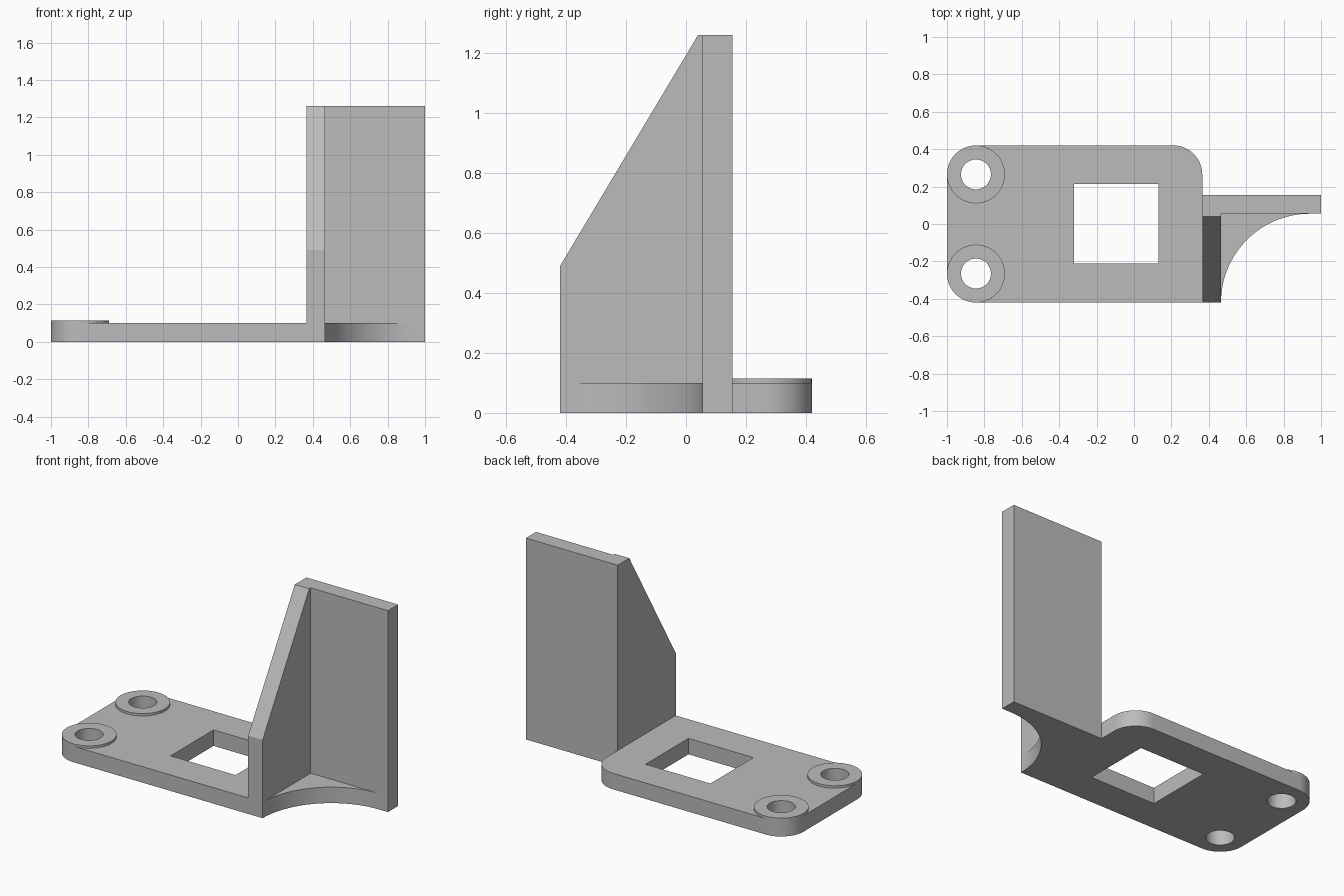
import bpy, bmesh
from math import sin, cos, pi, radians
from mathutils import Matrix

cube = bpy.data.objects.get("Cube")
if cube:
    bpy.data.objects.remove(cube, do_unlink=True)

grey = bpy.data.materials.new("plain grey")
grey.use_nodes = True
colour = (0.5, 0.5, 0.5, 1)
grey.diffuse_color = colour
grey.node_tree.nodes["Principled BSDF"].inputs["Base Color"].default_value = colour

THICK = 0.1      # plate thickness
HALF = 0.42      # half depth of the base
R = 0.155        # corner and boss radius
HOLE = 0.08
HEIGHT = 1.26
RIB0, RIB1 = 0.365, 0.465
WALL0, WALL1 = 0.055, 0.155


def arc(cx, cy, r, start, end, steps=16):
    angles = [radians(start + (end - start) * i / steps) for i in range(steps + 1)]
    return [(cx + r * cos(a), cy + r * sin(a)) for a in angles]


def circle(cx, cy, r, steps=48):
    return arc(cx, cy, r, 0, 360, steps)[:-1]


def rect(x0, x1, y0, y1):
    return [(x0, y0), (x1, y0), (x1, y1), (x0, y1)]


def prism(name, loops, z0, z1, matrix=None):
    """Extrude an outline (first loop) with holes (other loops)."""
    bm = bmesh.new()
    edges = []
    for loop in loops:
        verts = [bm.verts.new((x, y, z0)) for x, y in loop]
        if len(loops) == 1:
            bm.faces.new(verts)
        else:
            edges += [bm.edges.new((v, verts[i - 1])) for i, v in enumerate(verts)]
    if edges:
        bmesh.ops.triangle_fill(bm, edges=edges, use_beauty=True, normal=(0, 0, 1))
    ext = bmesh.ops.extrude_face_region(bm, geom=bm.faces[:], use_keep_orig=True)
    top = [g for g in ext["geom"] if isinstance(g, bmesh.types.BMVert)]
    bmesh.ops.translate(bm, verts=top, vec=(0, 0, z1 - z0))
    if matrix:
        bm.transform(matrix)
    bmesh.ops.recalc_face_normals(bm, faces=bm.faces[:])
    mesh = bpy.data.meshes.new(name)
    bm.to_mesh(mesh)
    bm.free()
    mesh.materials.append(grey)
    obj = bpy.data.objects.new(name, mesh)
    bpy.context.collection.objects.link(obj)
    bpy.ops.object.select_all(action="DESELECT")
    obj.select_set(True)
    bpy.context.view_layer.objects.active = obj
    bpy.ops.object.shade_smooth_by_angle(angle=radians(30))
    return obj


# Base plate: three rounded corners, square window, two screw holes
bx, by = -1 + R, HALF - R
outline = ([(RIB0, -HALF)] + arc(RIB0 - R, by, R, 0, 90)
           + arc(bx, by, R, 90, 180) + arc(bx, -by, R, 180, 270))
window = rect(-0.32, 0.13, -0.21, 0.215)
holes = [circle(bx, s * by, HOLE) for s in (-1, 1)]
prism("base_plate", [outline, window] + holes, 0, THICK)

# Raised bosses around the screw holes
for side, s in (("front", -1), ("back", 1)):
    prism(side + "_boss", [circle(bx, s * by, R), circle(bx, s * by, HOLE)],
          THICK, 0.115)

# Sloped rib, drawn in the y-z plane and extruded along x
yz_to_world = Matrix(((0, 0, 1, 0), (1, 0, 0, 0), (0, 1, 0, 0), (0, 0, 0, 1)))
rib = [(-HALF, 0), (WALL1, 0), (WALL1, HEIGHT), (0.04, HEIGHT), (-HALF, 0.49)]
prism("sloped_rib", [rib], RIB0, RIB1, yz_to_world)

# Upright wall
prism("upright_wall", [rect(RIB1, 1, WALL0, WALL1)], 0, HEIGHT)

# Concave gusset between rib and wall
r = WALL0 + HALF
gusset = [(RIB1, WALL0)] + arc(RIB1 + r, -HALF, r, 180, 90, 32)
prism("curved_gusset", [gusset], 0, THICK)
